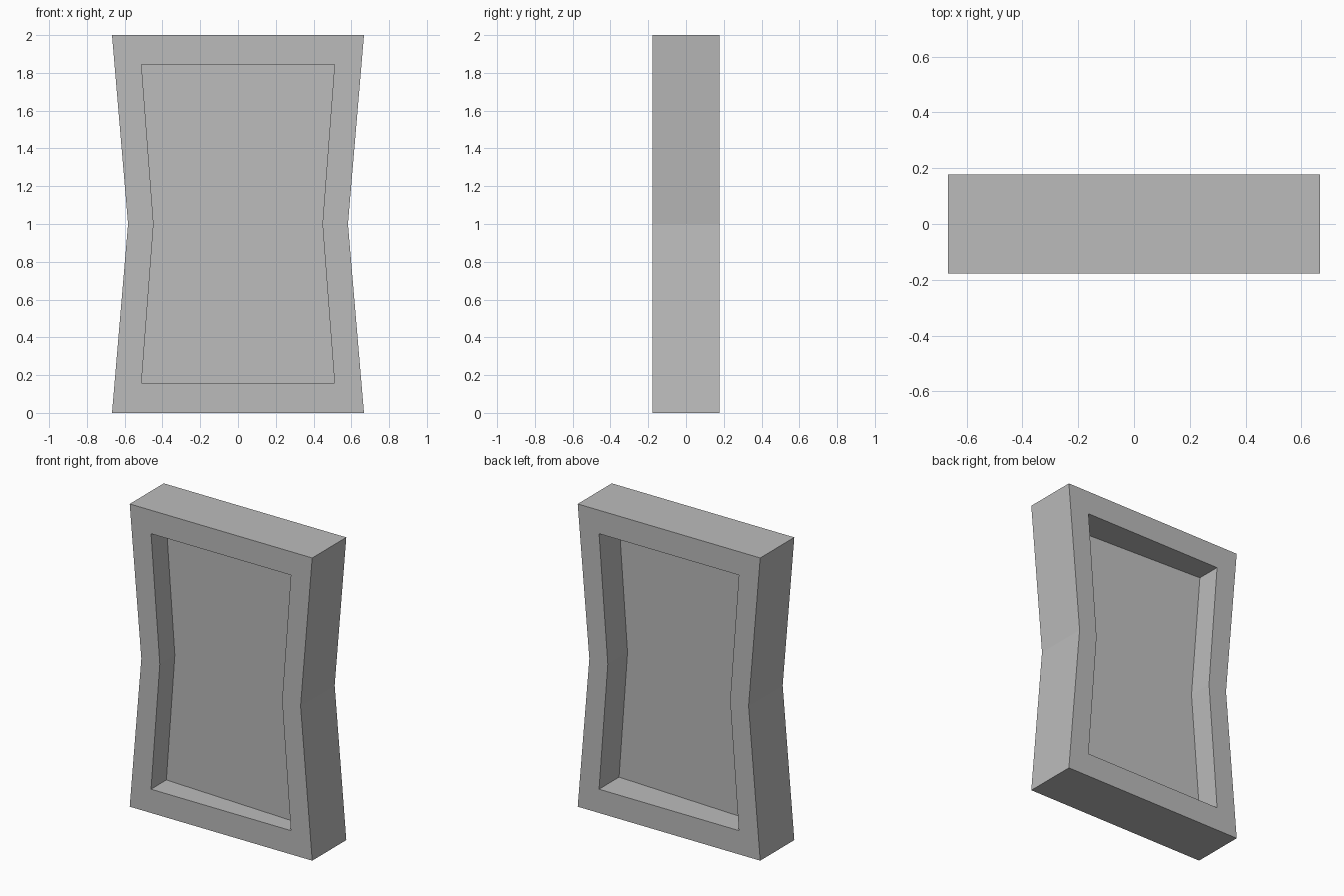
import bpy
import bmesh

cube = bpy.data.objects.get("Cube")
if cube:
    bpy.data.objects.remove(cube, do_unlink=True)

HALF_DEPTH = 0.178
TILT = -0.045        # the panel leans slightly across the frame

grey = bpy.data.materials.new("plain grey")
grey.use_nodes = True
grey.diffuse_color = (0.5, 0.5, 0.5, 1)
grey.node_tree.nodes["Principled BSDF"].inputs["Base Color"].default_value = (0.5, 0.5, 0.5, 1)


def waisted_outline(corner, waist, low, high):
    """Six points of a rectangle pinched at mid height."""
    return [(-corner, low), (corner, low), (waist, 1),
            (corner, high), (-corner, high), (-waist, 1)]


def ring(bm, outline, y, slope=0.0):
    return [bm.verts.new((x, y + slope * x, z)) for x, z in outline]


def bridge(bm, a, b):
    for i in range(len(a)):
        j = (i + 1) % len(a)
        bm.faces.new((a[i], a[j], b[j], b[i]))


def finish(bm, name):
    bmesh.ops.recalc_face_normals(bm, faces=bm.faces)
    mesh = bpy.data.meshes.new(name)
    bm.to_mesh(mesh)
    bm.free()
    mesh.materials.append(grey)
    obj = bpy.data.objects.new(name, mesh)
    bpy.context.collection.objects.link(obj)


# Frame: a pinched slab with a matching opening right through it
outer = waisted_outline(0.667, 0.582, 0, 2)
inner = waisted_outline(0.511, 0.447, 0.157, 1.845)
bm = bmesh.new()
loops = [ring(bm, outer, -HALF_DEPTH), ring(bm, outer, HALF_DEPTH),
         ring(bm, inner, HALF_DEPTH), ring(bm, inner, -HALF_DEPTH)]
for k in range(4):
    bridge(bm, loops[k], loops[(k + 1) % 4])
finish(bm, "frame")

# Panel: thin sheet filling the opening, edges tucked into the frame
sheet = waisted_outline(0.53, 0.466, 0.14, 1.86)
bm = bmesh.new()
front = ring(bm, sheet, -0.041, TILT)
back = ring(bm, sheet, -0.008, TILT)
bridge(bm, front, back)
bm.faces.new(front)
bm.faces.new(back)
finish(bm, "panel")
